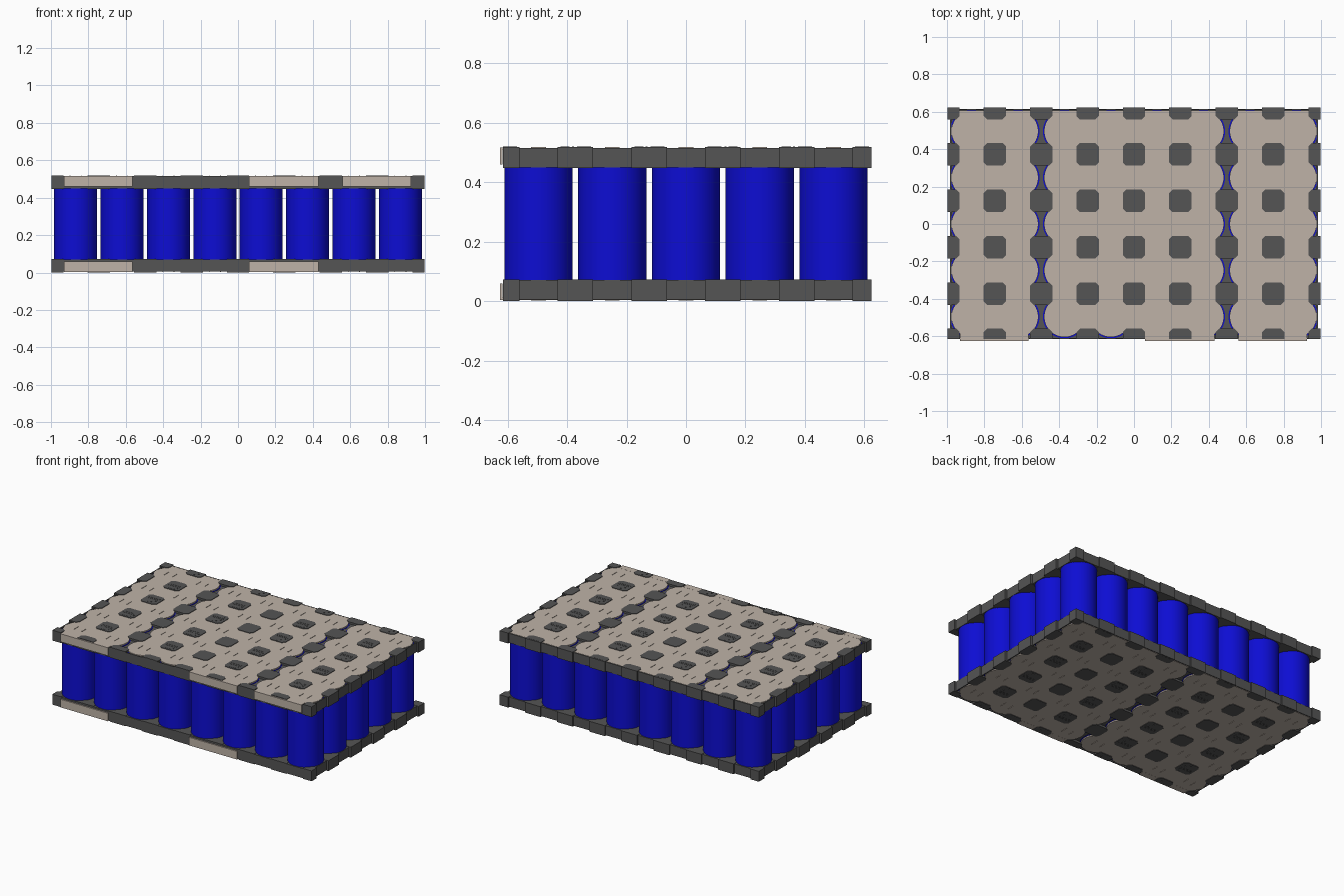
import bpy, bmesh
from math import cos, sin, radians

cube = bpy.data.objects.get("Cube")
if cube:
    bpy.data.objects.remove(cube)

HEIGHT, PITCH, CELL_R = 0.52, 0.248, 0.115
COLS, ROWS = 8, 5
HALF_X, HALF_Y = 0.985, 0.616
XS = [(i - (COLS - 1) / 2) * PITCH for i in range(COLS)]
YS = [(j - (ROWS - 1) / 2) * PITCH for j in range(ROWS)]


def material(name, rgb):
    m = bpy.data.materials.new(name)
    m.use_nodes = True
    m.diffuse_color = (*rgb, 1)
    m.node_tree.nodes["Principled BSDF"].inputs["Base Color"].default_value = (*rgb, 1)
    return m


BLUE = material("cell blue", (0.004, 0.004, 0.65))
GREY = material("holder grey", (0.09, 0.09, 0.09))
NICKEL = material("strip beige", (0.52, 0.45, 0.39))


def prism(bm, points, z0, z1):
    """Extrude an outline in the xy plane from z0 to z1."""
    face = bm.faces.new([bm.verts.new((x, y, z0)) for x, y in points])
    ext = bmesh.ops.extrude_face_region(bm, geom=[face])
    for v in ext["geom"]:
        if isinstance(v, bmesh.types.BMVert):
            v.co.z = z1


def box(bm, x0, x1, y0, y1, z0, z1):
    prism(bm, [(x0, y0), (x1, y0), (x1, y1), (x0, y1)], z0, z1)


def finish(bm, name, mat, flip=False):
    """Turn the bmesh into an object; flip mirrors it to the underside."""
    if flip:
        for v in bm.verts:
            v.co.z = HEIGHT - v.co.z
    bmesh.ops.recalc_face_normals(bm, faces=bm.faces)
    mesh = bpy.data.meshes.new(name)
    bm.to_mesh(mesh)
    bm.free()
    mesh.materials.append(mat)
    obj = bpy.data.objects.new(name, mesh)
    bpy.context.collection.objects.link(obj)
    return obj


def holder(side, flip):
    bm = bmesh.new()
    box(bm, -HALF_X, HALF_X, -HALF_Y, HALF_Y, 0.449, 0.505)
    # thin rim around the plate
    for s in (-1, 1):
        a, b = sorted((s * HALF_X, s * (HALF_X - 0.008)))
        box(bm, a, b, -HALF_Y, HALF_Y, 0.455, 0.515)
        a, b = sorted((s * HALF_Y, s * (HALF_Y - 0.006)))
        box(bm, -HALF_X, HALF_X, a, b, 0.455, 0.515)
    finish(bm, side + "_holder", GREY, flip)


def posts(side, flip):
    """Chamfered spacer posts between the cells, cut off at the borders."""
    bm = bmesh.new()
    h, c = 0.06, 0.018
    corner = [(h, h - c), (h - c, h)]
    octagon = []
    for sx, sy in ((1, 1), (-1, 1), (-1, -1), (1, -1)):
        pts = [(sx * x, sy * y) for x, y in corner]
        octagon += pts if sx * sy > 0 else pts[::-1]
    for i in range(COLS + 1):
        for j in range(ROWS + 1):
            px, py = (i - COLS / 2) * PITCH, (j - ROWS / 2) * PITCH
            edge = i in (0, COLS) or j in (0, ROWS)
            pts = [(max(-0.998, min(0.998, px + x)), max(-HALF_Y, min(0.624, py + y)))
                   for x, y in octagon]
            prism(bm, pts, 0.447 if edge else 0.5, 0.519)
    bmesh.ops.remove_doubles(bm, verts=bm.verts, dist=1e-5)
    finish(bm, side + "_posts", GREY, flip)


def arrows(side, flip, columns):
    """Shallow raised arrow marks on the posts."""
    bm = bmesh.new()
    for px in columns:
        for j in range(ROWS + 1):
            py = (j - ROWS / 2) * PITCH
            up = -1 if j in (3, 5) else 1
            tri = [(-0.04, 0.005), (0.04, 0.005), (0, 0.052)]
            bar = [(-0.045, -0.012), (0.045, -0.012), (0.045, -0.005), (-0.045, -0.005)]
            foot = [(-0.025, -0.05), (0.025, -0.05), (0.045, -0.019), (-0.045, -0.019)]
            for shape in [tri] if j in (0, ROWS) else [tri, bar, foot]:
                prism(bm, [(px + x, py + up * y) for x, y in shape], 0.517, 0.52)
    finish(bm, side + "_arrow_marks", GREY, flip)


def strip(name, flip, first, last, tab):
    """Scalloped metal strip over columns first..last, with a folded front tab."""
    xs, r = XS[first:last + 1], 0.109
    walk = [(-90, [(x, YS[0]) for x in xs]),
            (0, [(xs[-1], y) for y in YS]),
            (90, [(x, YS[-1]) for x in xs[::-1]]),
            (180, [(xs[0], y) for y in YS[::-1]])]
    outline = []
    for facing, cells in walk:
        for cx, cy in cells:
            for step in range(-4, 5):
                a = radians(facing + step * 9)
                y = 0.608 if facing == 90 else cy + r * sin(a)
                outline.append((cx + r * cos(a), y))
    bm = bmesh.new()
    prism(bm, outline, 0.506, 0.5155)
    # folded tab on the front
    box(bm, tab[0], tab[1], -0.625, -0.58, 0.508, 0.516)
    box(bm, tab[0], tab[1], -0.625, -0.617, 0.46, 0.516)
    # weld ridges over each cell
    for cx in xs:
        for cy in YS:
            for dx in (-0.03, 0.03):
                box(bm, cx + dx - 0.002, cx + dx + 0.002, cy - 0.025, cy + 0.025, 0.515, 0.518)
    finish(bm, name, NICKEL, flip)


# cells: one shared smooth cylinder
bm = bmesh.new()
bmesh.ops.create_cone(bm, cap_ends=True, segments=48, radius1=CELL_R, radius2=CELL_R, depth=0.494)
cell = finish(bm, "cell", BLUE)
for p in cell.data.polygons:
    p.use_smooth = len(p.vertices) == 4
for n, (x, y) in enumerate([(x, y) for x in XS for y in YS]):
    obj = cell if n == 0 else cell.copy()
    if n:
        bpy.context.collection.objects.link(obj)
    obj.name = "cell_%d" % (n + 1)
    obj.location = (x, y, HEIGHT / 2)

# end holders
for side, flip in (("top", False), ("bottom", True)):
    holder(side, flip)
    posts(side, flip)
    arrows(side, flip, [k * PITCH for k in (-3, -1, 1, 3)])

# connecting strips
LEFT_TAB, MID_TAB, RIGHT_TAB = (-0.93, -0.565), (0.06, 0.43), (0.56, 0.925)
strip("top_right_strip", False, 0, 1, LEFT_TAB)
strip("top_middle_strip", False, 2, 5, MID_TAB)
strip("top_left_strip", False, 6, 7, RIGHT_TAB)
strip("bottom_right_strip", True, 0, 3, LEFT_TAB)
strip("bottom_left_strip", True, 4, 7, MID_TAB)
